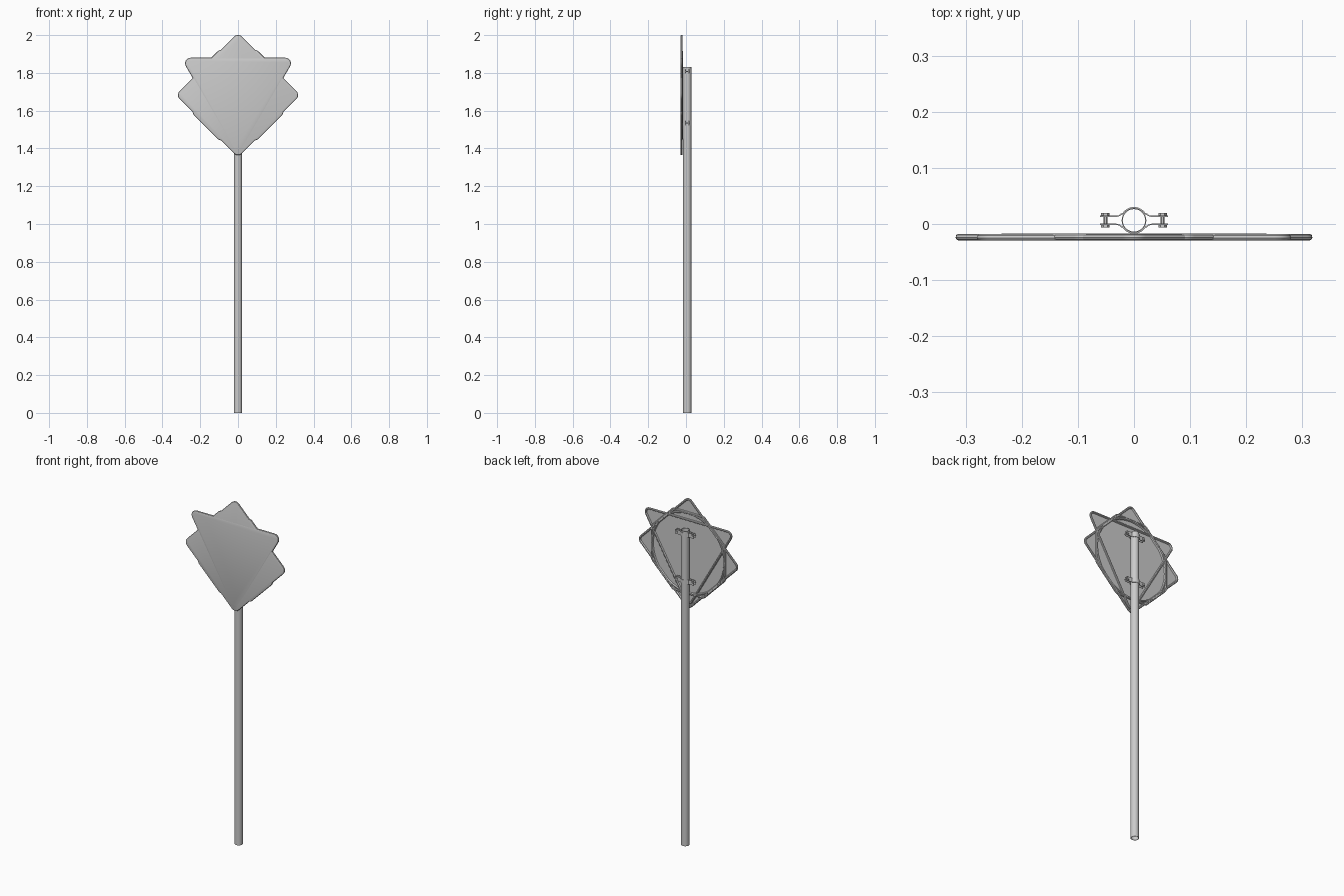
import bpy, bmesh
from math import pi, cos, sin, radians

if "Cube" in bpy.data.objects:
    bpy.data.objects.remove(bpy.data.objects["Cube"])

POLE_Y = 0.0065


def finish(name, bm, angle=35):
    bmesh.ops.remove_doubles(bm, verts=bm.verts, dist=1e-6)
    bmesh.ops.recalc_face_normals(bm, faces=bm.faces)
    me = bpy.data.meshes.new(name)
    bm.to_mesh(me)
    bm.free()
    ob = bpy.data.objects.new(name, me)
    bpy.context.collection.objects.link(ob)
    bpy.ops.object.select_all(action='DESELECT')
    ob.select_set(True)
    bpy.context.view_layer.objects.active = ob
    bpy.ops.object.shade_smooth_by_angle(angle=radians(angle))
    return ob


def bridge(bm, loops, closed=False):
    """Skin a list of equal-length vertex rings with quads."""
    n = len(loops[0])
    pairs = list(zip(loops, loops[1:])) + ([(loops[-1], loops[0])] if closed else [])
    for a, b in pairs:
        for i in range(n):
            j = (i + 1) % n
            bm.faces.new((a[i], a[j], b[j], b[i]))


def outline(n, core, radius, start, steps):
    """Rounded regular polygon: an arc round each core corner."""
    pts = []
    for k in range(n):
        a = start + 2 * pi * k / n
        for s in range(steps + 1):
            t = a - pi / n + 2 * pi / n * s / steps
            pts.append((core * cos(a) + radius * cos(t), core * sin(a) + radius * sin(t)))
    return pts


def sign_plate(name, n, core, radius, start, zc, dy, steps=6):
    # front skin, rounded rim and recessed back: (inset, y)
    section = [(0.006, -0.0295), (0.002, -0.0280), (0, -0.0245), (0.001, -0.0200),
               (0.004, -0.0175), (0.009, -0.0175), (0.011, -0.0200), (0.012, -0.0250)]
    bm = bmesh.new()
    rings = [[bm.verts.new((x, y + dy, z + zc))
              for x, z in outline(n, core, radius - d, start, steps)] for d, y in section]
    bridge(bm, rings)
    bm.faces.new(rings[0])
    bm.faces.new(rings[-1])
    return finish(name, bm)


# Overlapping sign plates
sign_plate("diamond_sign", 4, 0.288, 0.03, 0, 1.6825, 0)
sign_plate("triangle_sign", 3, 0.289, 0.03, -pi / 2, 1.706, -0.0003)
sign_plate("octagon_sign", 8, 0.2273, 0.03, pi / 8, 1.6825, 0.0002, 4)
sign_plate("round_sign", 4, 0.0, 0.238, 0, 1.6825, 0.0004, 16)

# Hollow pole
bm = bmesh.new()
rings = [[bm.verts.new((r * cos(2 * pi * i / 32), POLE_Y + r * sin(2 * pi * i / 32), z))
          for i in range(32)]
         for r, z in ((0.022, 0), (0.022, 1.83), (0.020, 1.83), (0.020, 0))]
bridge(bm, rings, closed=True)
finish("pole", bm)


def clamp_half(name, z, side):
    # bent strap: centre arc flaring into flat ears
    def half(t):
        arc = [((0.0215 + t) * sin(radians(a)), (0.0215 + t) * cos(radians(a)))
               for a in range(0, 57, 8)]
        return arc + [(0.0225 + t * 0.6, 0.0095 + t), (0.0265, 0.0072 + t * 0.8),
                      (0.031, 0.0060 + t), (0.061, 0.0060 + t)]
    inner, outer = half(0), half(0.0024)
    prof = [[(-x, y) for x, y in reversed(p[1:])] + p for p in (inner, outer)]
    bm = bmesh.new()
    corners = []
    for (xi, yi), (xo, yo) in zip(*prof):
        corners.append([bm.verts.new((x, POLE_Y + side * y, z + h)) for x, y, h in
                        ((xi, yi, -0.0125), (xo, yo, -0.0125), (xo, yo, 0.0125), (xi, yi, 0.0125))])
    bridge(bm, corners)
    bm.faces.new(corners[0])
    bm.faces.new(corners[-1])
    return finish(name, bm)


def bolt(name, x, z):
    # stepped profile along y: head, shank, nut
    prof = [(0.0075, -0.0130), (0.0075, -0.0084), (0.0035, -0.0084),
            (0.0035, 0.0084), (0.0075, 0.0084), (0.0075, 0.0130)]
    bm = bmesh.new()
    rings = [[bm.verts.new((x + r * cos(pi * i / 3), POLE_Y + y, z + r * sin(pi * i / 3)))
              for i in range(6)] for r, y in prof]
    bridge(bm, rings)
    bm.faces.new(rings[0])
    bm.faces.new(rings[-1])
    return finish(name, bm)


# Two clamps with a bolt in each ear
for label, z in (("upper", 1.808), ("lower", 1.535)):
    clamp_half(label + "_clamp_back", z, 1)
    clamp_half(label + "_clamp_front", z, -1)
    for tag, x in (("left", -0.051), ("right", 0.051)):
        bolt(f"{label}_bolt_{tag}", x, z)
